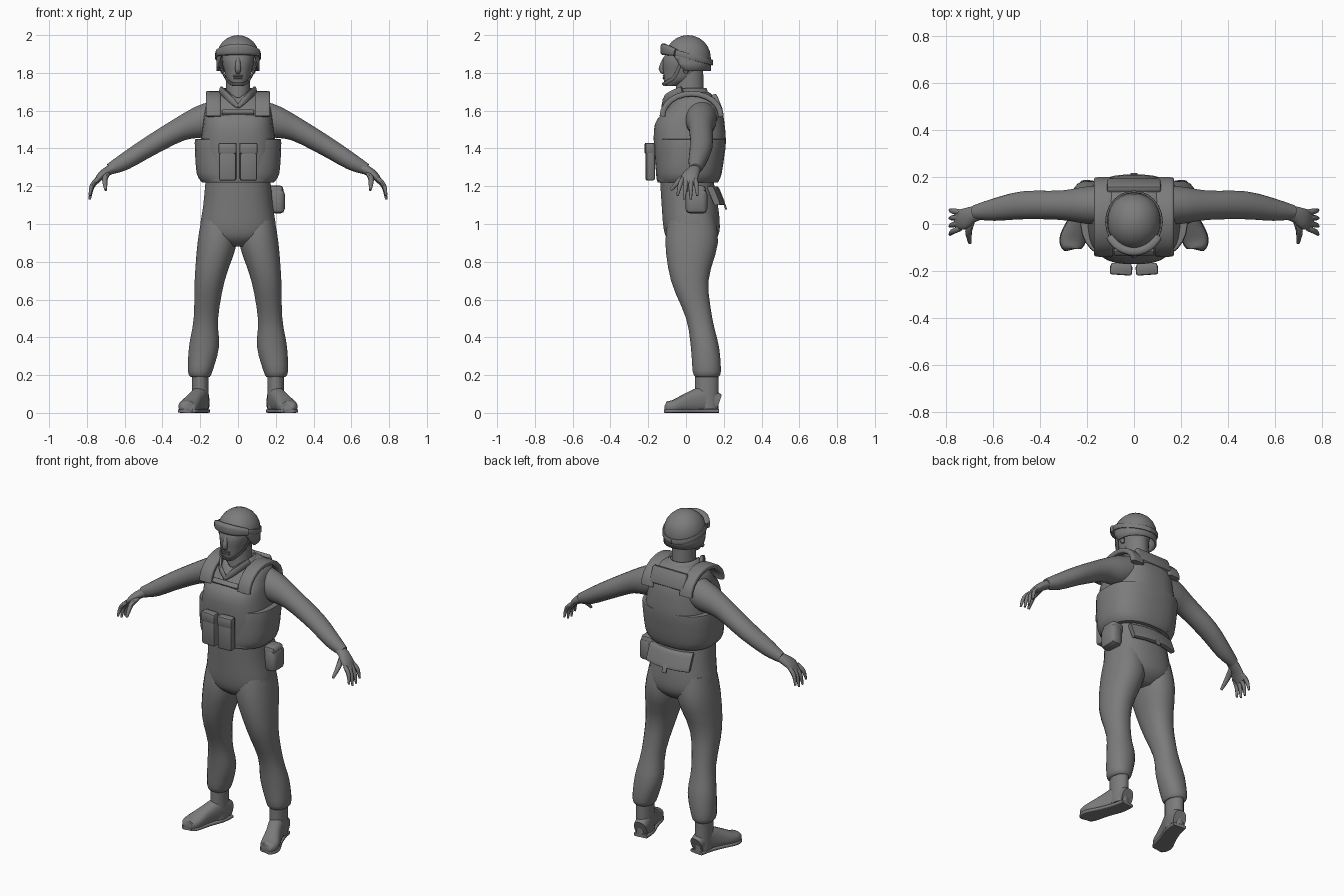
import bpy, bmesh, math
from mathutils import Vector, Matrix

if "Cube" in bpy.data.objects:
    bpy.data.objects.remove(bpy.data.objects["Cube"])

grey = bpy.data.materials.new("plain grey")
grey.use_nodes = True
grey.diffuse_color = (.2, .2, .2, 1)
grey.node_tree.nodes["Principled BSDF"].inputs["Base Color"].default_value = grey.diffuse_color
ACROSS, BACKWARD, UPWARD = Vector((1, 0, 0)), Vector((0, 1, 0)), Vector((0, 0, 1))


def finish(name, bm, mirror=False):
    """Turn a bmesh into a named, smooth shaded part."""
    bmesh.ops.remove_doubles(bm, verts=bm.verts, dist=.0005)
    bmesh.ops.recalc_face_normals(bm, faces=bm.faces)
    mesh = bpy.data.meshes.new(name)
    bm.to_mesh(mesh)
    bm.free()
    mesh.materials.append(grey)
    part = bpy.data.objects.new(name, mesh)
    bpy.context.collection.objects.link(part)
    if mirror:
        part.modifiers.new("Mirror", 'MIRROR').use_mirror_merge = False
    bpy.ops.object.select_all(action='DESELECT')
    part.select_set(True)
    bpy.context.view_layer.objects.active = part
    bpy.ops.object.shade_smooth_by_angle(angle=math.radians(45))
    return part


def ring(x=0, y=0, z=0, wide=.01, deep=.01):
    """Cross-section: centre and two half sizes."""
    return [x, y, z, wide, deep]


def smooth(rings, steps=3):
    """Add rings between the given ones along a smooth curve."""
    result = []
    last = len(rings) - 1
    for i in range(last):
        before, start, end, after = (rings[max(0, min(last, i + k))] for k in (-1, 0, 1, 2))
        for step in range(steps):
            t = step / steps
            result.append([b + t * ((c - a) + t * (2 * a - 5 * b + 4 * c - d + t * (3 * (b - c) + d - a))) / 2
                           if t else b for a, b, c, d in zip(before, start, end, after)])
    return result + [rings[last]]


def skin(name, paths, ref=None, power=2, sides=24, mirror=False, caps=True, shape=None):
    """Skin rounded sections: level ones without ref, else square to the path."""
    bm = bmesh.new()
    for path in paths:
        centres = [Vector(section[:3]) for section in path]
        loops = []
        for i, (x, y, z, wide, deep) in enumerate(path):
            u, v = ACROSS, BACKWARD
            if ref:
                along = (centres[min(i + 1, len(path) - 1)] - centres[max(i - 1, 0)]).normalized()
                u = (ref - along * ref.dot(along)).normalized()
                v = along.cross(u)
            loop = []
            for k in range(sides):
                turn = math.tau * (k + .5) / sides
                c, s = math.cos(turn), math.sin(turn)
                p = centres[i] + u * wide * math.copysign(abs(c) ** (2 / power), c) \
                    + v * deep * math.copysign(abs(s) ** (2 / power), s)
                loop.append(bm.verts.new(shape(p) if shape else p))
            loops.append(loop)
        for low, high in zip(loops, loops[1:]):
            for k in range(sides):
                bm.faces.new((low[k - 1], low[k], high[k], high[k - 1]))
        if caps:
            bm.faces.new(loops[0])
            bm.faces.new(loops[-1])
    return finish(name, bm, mirror)


def box(name, centre, size, tilt=0, turn=0, bevel=.01, mirror=False):
    """Bevelled box, tilted about x and turned about z, in degrees."""
    bm = bmesh.new()
    bmesh.ops.create_cube(bm, size=1)
    bmesh.ops.scale(bm, vec=size, verts=bm.verts)
    bmesh.ops.bevel(bm, geom=bm.edges[:], offset=bevel, segments=2, affect='EDGES', profile=.5)
    bm.transform(Matrix.Translation(centre) @ Matrix.Rotation(math.radians(turn), 4, 'Z')
                 @ Matrix.Rotation(math.radians(tilt), 4, 'X'))
    return finish(name, bm, mirror)


# Trousers
skin("trouser_hips", [smooth([
    ring(z=1.26, wide=.17, deep=.14), ring(z=1.1, y=.02, wide=.185, deep=.15),
    ring(z=.98, y=.03, wide=.2, deep=.15), ring(z=.92, y=.03, wide=.16, deep=.13),
    ring(z=.88, y=.03, wide=.07, deep=.08)])], power=2.3)
skin("trouser_legs", [smooth([
    ring(x=.1, y=.03, z=1.05, wide=.09, deep=.12), ring(x=.11, y=.03, z=.9, wide=.105, deep=.14),
    ring(x=.15, y=.02, z=.7, wide=.08, deep=.1), ring(x=.17, y=.07, z=.5, wide=.065, deep=.07),
    ring(x=.18, y=.1, z=.35, wide=.08, deep=.075), ring(x=.2, y=.11, z=.22, wide=.065, deep=.075),
    ring(x=.2, y=.11, z=.19, wide=.05, deep=.06)])], power=2.2, mirror=True)

# Boots: shaft, foot and a flat sole following the foot
skin("boot_shafts", [[ring(x=.2, y=.11, z=top, wide=.045, deep=.063) for top in (.02, .25)]], mirror=True)
foot = smooth([
    ring(x=.19, y=.17, z=.05, wide=.04, deep=.05), ring(x=.2, y=.1, z=.07, wide=.045, deep=.07),
    ring(x=.23, y=.02, z=.055, wide=.045, deep=.055), ring(x=.26, y=-.06, z=.035, wide=.054, deep=.035),
    ring(x=.27, y=-.1, z=.03, wide=.042, deep=.03), ring(x=.27, y=-.11, z=.03, wide=.02, deep=.01)])
def above_ground(p):
    return Vector((p.x, p.y, max(p.z, 0)))
skin("boot_feet", [foot], ACROSS, power=2.5, mirror=True, shape=above_ground)
skin("boot_soles", [[ring(x, y, .01, wide + .003, .01) for x, y, z, wide, deep in foot]],
     ACROSS, power=5, mirror=True, shape=above_ground)

# Sleeves and hands
skin("sleeves", [smooth([
    ring(x=.1, y=.08, z=1.57, wide=.085, deep=.09), ring(x=.2, y=.08, z=1.54, wide=.08, deep=.085),
    ring(x=.31, y=.08, z=1.5, wide=.063, deep=.063), ring(x=.47, y=.08, z=1.41, wide=.06, deep=.053),
    ring(x=.6, y=.06, z=1.33, wide=.047, deep=.045), ring(x=.68, y=.05, z=1.29, wide=.03, deep=.03)])],
    BACKWARD, mirror=True)
skin("palms", [smooth([
    ring(x=.65, y=.05, z=1.3, wide=.03, deep=.025), ring(x=.69, y=.04, z=1.28, wide=.035, deep=.025),
    ring(x=.73, y=.02, z=1.25, wide=.045, deep=.02), ring(x=.76, y=.02, z=1.21, wide=.035, deep=.01)])],
    BACKWARD, mirror=True)

def finger(root, tip, size):
    """Tapered finger bowed outward between two points."""
    middle = (root + tip) / 2 + Vector((.01, 0, .01))
    return smooth([ring(*root, size, size), ring(*middle, size, size), ring(*tip, size / 2, size / 2)])
digits = [finger(Vector((.74, .05 - .023 * k, 1.24)), Vector((.785, .06 - .035 * k, reach)), .012)
          for k, reach in enumerate((1.15, 1.13, 1.13, 1.15))]
thumb = finger(Vector((.69, .02, 1.27)), Vector((.7, -.08, 1.18)), .015)
skin("fingers_and_thumbs", digits + [thumb], Vector((.3, 1, .2)), sides=8, mirror=True)

# Vest: shell, wider waist band, shoulder straps, back yoke and neckline
skin("vest_shell", [smooth([
    ring(z=1.23, y=.01, wide=.19, deep=.165), ring(z=1.4, y=.02, wide=.2, deep=.19),
    ring(z=1.53, y=.02, wide=.185, deep=.185), ring(z=1.6, y=.04, wide=.175, deep=.15),
    ring(z=1.66, y=.05, wide=.155, deep=.11), ring(z=1.7, y=.06, wide=.09, deep=.06)])], power=2.7, sides=32)
skin("vest_waist_band", [smooth([
    ring(z=1.22, y=.01, wide=.19, deep=.16), ring(z=1.27, y=.015, wide=.22, deep=.175),
    ring(z=1.43, y=.025, wide=.23, deep=.187), ring(z=1.45, y=.025, wide=.22, deep=.18)])], power=2.5, sides=32)
arc = [math.pi * k / 12 for k in range(13)]
skin("vest_shoulder_straps", [[
    ring(.13, .03 - .155 * math.cos(a), 1.57 + .12 * math.sin(a), .04, .015) for a in arc]],
    ACROSS, power=5, sides=16, mirror=True)
box("vest_back_yoke", (0, .165, 1.64), (.23, .03, .1), tilt=22)
box("vest_neckline", (0, -.12, 1.59), (.17, .02, .03), tilt=-45, bevel=.005)

# Neck and shirt collar, dipping to a V in front
skin("neck", [[ring(z=1.62, y=.02, wide=.075, deep=.085), ring(z=1.7, y=.02, wide=.064, deep=.075),
               ring(z=1.85, y=.02, wide=.064, deep=.07)]])
def dip(p):
    return p - UPWARD * max(0, -p.y) * max(0, .1 - abs(p.x)) * 8
collar = skin("shirt_collar", [[
    ring(z=1.62, y=.015, wide=.125, deep=.135), ring(z=1.67, y=.02, wide=.1, deep=.105),
    ring(z=1.72, y=.02, wide=.08, deep=.09)]], caps=False, shape=dip)
collar.modifiers.new("Solidify", 'SOLIDIFY').thickness = .01
skin("collar_flaps", [smooth([
    ring(x=0, y=-.12, z=1.62, wide=.01), ring(x=.05, y=-.1, z=1.67, wide=.02),
    ring(x=.09, y=-.02, z=1.71, wide=.02)])], UPWARD, power=3, sides=10, mirror=True)

# Head, nose, lips and ears
skin("head", [smooth([
    ring(z=1.73, y=-.08, wide=.03, deep=.03), ring(z=1.76, y=-.045, wide=.056, deep=.073),
    ring(z=1.8, y=-.02, wide=.07, deep=.1), ring(z=1.88, y=-.01, wide=.085, deep=.11),
    ring(z=1.96, wide=.05, deep=.07)])], power=2.2)
skin("nose", [smooth([
    ring(y=-.11, z=1.88), ring(y=-.13, z=1.82, wide=.016, deep=.015),
    ring(y=-.11, z=1.8, wide=.01)])], ACROSS, sides=10)
for name, height in (("upper_lip", 1.785), ("lower_lip", 1.773)):
    skin(name, [smooth([ring(x, -.118 + 10 * x * x, height, .005, .006) for x in (-.024, 0, .024)])],
         UPWARD, sides=8)
skin("ears", [smooth([ring(x=.08, z=1.8), ring(x=.09, z=1.83, wide=.02), ring(x=.09, z=1.86, wide=.02)])],
     BACKWARD, sides=10, mirror=True)

# Helmet: dome on a straight wall, with the rim lifted over the face
def lift_rim(p):
    lift = min(1, max(0, (-p.y - .015) / .05))
    return Vector((p.x, p.y, max(p.z, 1.81 + .085 * lift)))
dome = [ring(0, .01, 1.88 + .12 * math.sin(a), .115 * math.cos(a), .122 * math.cos(a)) for a in arc[:7]]
wall = [ring(0, .01, height, .115, .122) for height in (1.81, 1.85)]
helmet = skin("helmet", [wall + dome], power=2.1, sides=32, caps=False, shape=lift_rim)
helmet.modifiers.new("Solidify", 'SOLIDIFY').thickness = .01

# Goggles pushed up on the helmet, with a strap sloping down to the back
def around(angle, radius, wide, deep):
    c, s = math.cos(angle), math.sin(angle)
    return ring(radius * s, .01 - (radius + .01) * c, 1.89 + .035 * c, wide, deep)
lens = [around(math.radians(k), .118, .03 - .012 * (abs(k) / 60) ** 2, .018) for k in range(-60, 61, 10)]
skin("goggles", [lens], UPWARD, power=3.5, sides=12)
skin("goggle_strap", [[around(a, .118, .015, .005) for a in arc[3:]]], UPWARD, power=4, sides=10, mirror=True)

# Chin strap
skin("chin_straps", [smooth([
    ring(x=.1, y=-.03, z=1.85, deep=.005), ring(x=.07, y=-.06, z=1.78, deep=.005),
    ring(x=.04, y=-.11, z=1.745, deep=.005), ring(y=-.12, z=1.74, deep=.005)])],
    Vector((.2, -.6, .8)), power=3, sides=8, mirror=True)

# Pouches on the chest, left hip and lower back
box("chest_pouches", (.055, -.19, 1.33), (.09, .045, .2), turn=4, mirror=True)
box("chest_pouch_flaps", (.055, -.195, 1.4), (.095, .045, .06), turn=4, mirror=True)
box("hip_pouch", (.21, .055, 1.12), (.075, .115, .13), bevel=.025)
box("hip_pouch_flap", (.2, .055, 1.17), (.08, .1, .07), bevel=.02)
def flare(p):
    return p + BACKWARD * (1.16 - p.z) * .4
skin("back_pouch", [[ring(x, .17 - 1.4 * x * x, 1.15, .05, .018) for x in (-.14, -.07, 0, .07, .14)]],
     UPWARD, power=5, sides=16, shape=flare)
box("back_pouch_tab", (0, .205, 1.1), (.03, .01, .05), tilt=20, bevel=.003)
